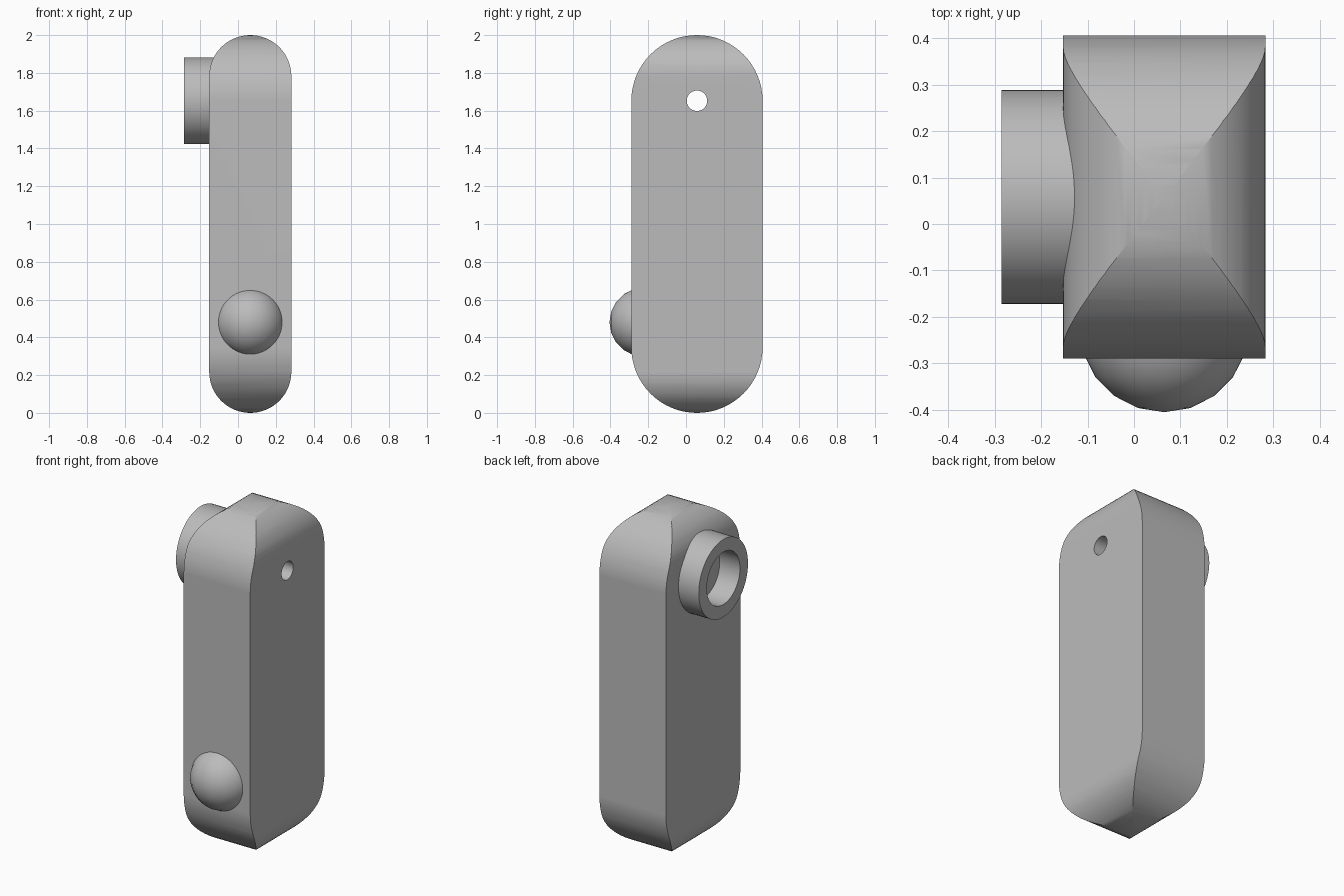
import bpy, bmesh, math
from mathutils import Matrix, Vector

default = bpy.data.objects.get("Cube")
if default:
    bpy.data.objects.remove(default, do_unlink=True)

CX, CY = 0.065, 0.058          # body centre line
WIDTH, DEPTH, HEIGHT = 0.435, 0.695, 2.0
RING_Z = HEIGHT - DEPTH / 2    # ring and bore share the end-arc centre

grey = bpy.data.materials.new("plain grey")
grey.use_nodes = True
colour = (0.5, 0.5, 0.5, 1)
grey.diffuse_color = colour
grey.node_tree.nodes["Principled BSDF"].inputs["Base Color"].default_value = colour


def make_object(name, bm):
    bmesh.ops.recalc_face_normals(bm, faces=bm.faces)
    mesh = bpy.data.meshes.new(name)
    bm.to_mesh(mesh)
    bm.free()
    mesh.materials.append(grey)
    obj = bpy.data.objects.new(name, mesh)
    bpy.context.collection.objects.link(obj)
    return obj


def activate(obj):
    bpy.ops.object.select_all(action='DESELECT')
    obj.select_set(True)
    bpy.context.view_layer.objects.active = obj


def smooth(obj):
    activate(obj)
    bpy.ops.object.shade_smooth_by_angle(angle=math.radians(30))


def stadium(name, width, length, axis, steps=32):
    """Upright slab with half-round ends, extruded both ways along axis."""
    r = width / 2
    along = Vector((1, 0, 0)) if axis == 'X' else Vector((0, 1, 0))
    across = Vector((0, 1, 0)) if axis == 'X' else Vector((1, 0, 0))
    bm = bmesh.new()
    verts = []
    for start, zc in ((0, HEIGHT - r), (math.pi, r)):
        for i in range(steps + 1):
            a = start + math.pi * i / steps
            p = across * r * math.cos(a) - along * length / 2
            verts.append(bm.verts.new(p + Vector((CX, CY, zc + r * math.sin(a)))))
    face = bm.faces.new(verts)
    out = bmesh.ops.extrude_face_region(bm, geom=[face])
    moved = [v for v in out["geom"] if isinstance(v, bmesh.types.BMVert)]
    bmesh.ops.translate(bm, verts=moved, vec=along * length)
    return make_object(name, bm)


def cylinder_x(name, radius, x0, x1, segments=64):
    bm = bmesh.new()
    place = (Matrix.Translation(((x0 + x1) / 2, CY, RING_Z))
             @ Matrix.Rotation(math.pi / 2, 4, 'Y'))
    bmesh.ops.create_cone(bm, cap_ends=True, segments=segments, radius1=radius,
                          radius2=radius, depth=x1 - x0, matrix=place)
    return make_object(name, bm)


def boolean(obj, tool, operation):
    mod = obj.modifiers.new(operation.title(), 'BOOLEAN')
    mod.operation, mod.object, mod.solver = operation, tool, 'EXACT'
    tool.hide_render = True
    activate(obj)
    bpy.ops.object.modifier_apply(modifier=mod.name)
    bpy.data.objects.remove(tool, do_unlink=True)


# Body: two crossed round-ended slabs, with a small bore right through
body = stadium("body", WIDTH, DEPTH, 'Y')
boolean(body, stadium("side_profile", DEPTH, WIDTH + 0.2, 'X'), 'INTERSECT')
boolean(body, cylinder_x("bore_cutter", 0.054, -0.6, 0.6), 'DIFFERENCE')
smooth(body)
body.modifiers.new("Even shading", 'WEIGHTED_NORMAL').keep_sharp = True

# Side ring: a short tube whose floor is the body wall
ring = cylinder_x("side_ring", 0.23, -0.285, -0.09)
boolean(ring, cylinder_x("ring_cutter", 0.155, -0.6, 0.6), 'DIFFERENCE')
smooth(ring)

# Front button: a ball sunk into the front face
bm = bmesh.new()
bmesh.ops.create_uvsphere(
    bm, u_segments=64, v_segments=10, radius=0.183,
    matrix=Matrix.Translation((CX, -0.222, 0.48)) @ Matrix.Rotation(math.pi / 2, 4, 'X'))
smooth(make_object("front_button", bm))
